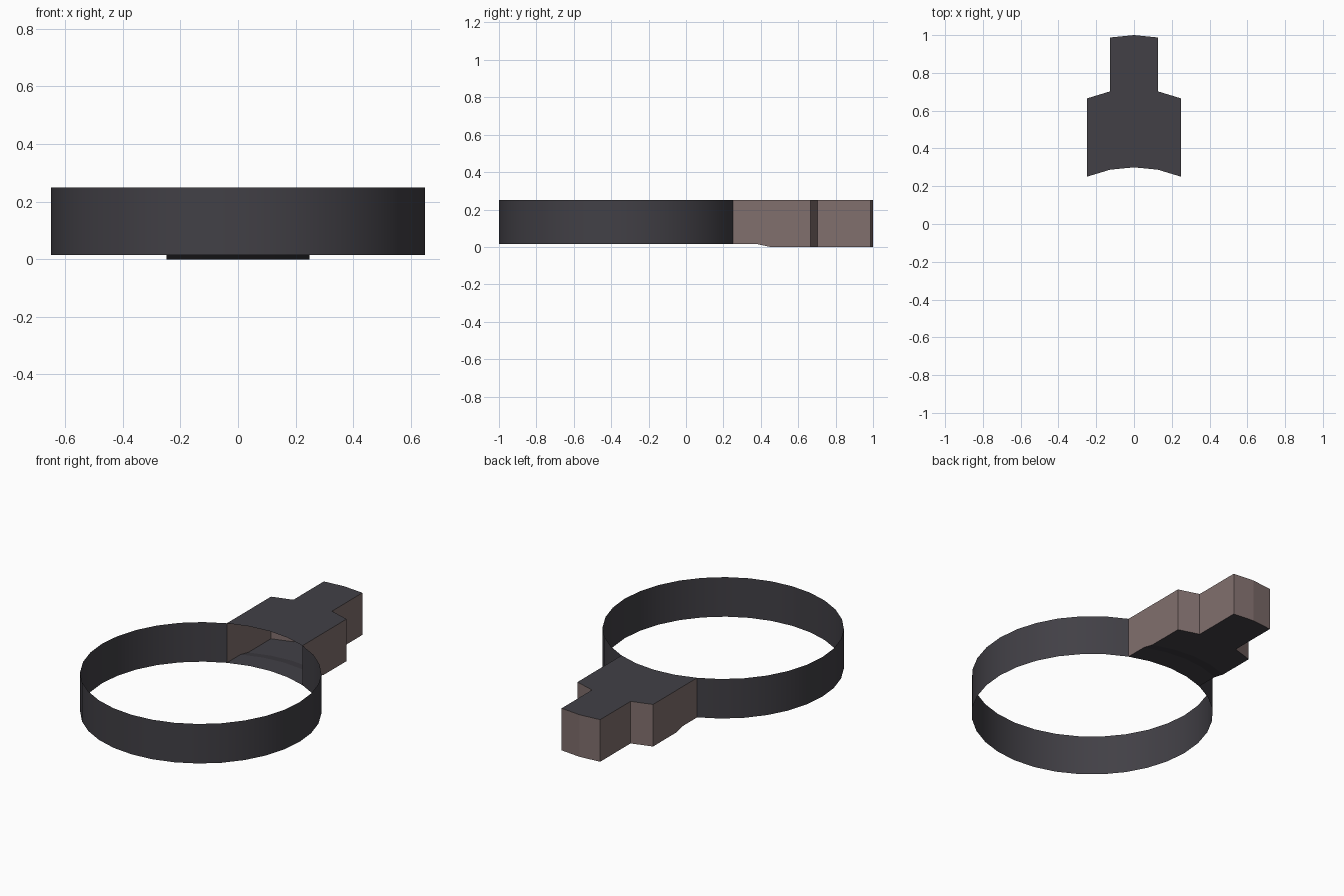
import bpy, bmesh, math

if "Cube" in bpy.data.objects:
    bpy.data.objects.remove(bpy.data.objects["Cube"])

R, CY, SIDES = 0.65, -0.35, 32
STEP = 2 * math.pi / SIDES
BOTTOM, TOP = 0.015, 0.25


def material(name, colour):
    m = bpy.data.materials.new(name)
    m.diffuse_color = (*colour, 1)
    m.use_nodes = True
    m.node_tree.nodes["Principled BSDF"].inputs["Base Color"].default_value = m.diffuse_color
    return m


dark = material("dark grey", (0.054, 0.051, 0.061))
brown = material("dusty brown", (0.220, 0.160, 0.155))


def make_object(name, bm, mats):
    mesh = bpy.data.meshes.new(name)
    bm.to_mesh(mesh)
    bm.free()
    for m in mats:
        mesh.materials.append(m)
    ob = bpy.data.objects.new(name, mesh)
    bpy.context.collection.objects.link(ob)
    return ob


def arc(i):
    """Point on the ring, i steps clockwise from the back."""
    return R * math.sin(i * STEP), CY + R * math.cos(i * STEP)


# Ring band: a thin open sheet, with a gap where the block joins
bm = bmesh.new()
pairs = []
for i in range(2, SIDES - 1):
    x, y = arc(i)
    pairs.append([bm.verts.new((x, y, z)) for z in (BOTTOM, TOP)])
for a, b in zip(pairs, pairs[1:]):
    f = bm.faces.new((b[0], a[0], a[1], b[1]))
    f.smooth = True
make_object("ring_band", bm, [dark])

# Stepped block: rows of the ring's arc shifted back, open on the ring side
rows = [(0, BOTTOM), (0.13, BOTTOM), (0.20, 0), (0.4145, 0), (0.70, 0)]
bm = bmesh.new()
low, high = {}, {}
for r, (shift, z) in enumerate(rows):
    for c in range(5):
        if r == 4 and c in (0, 4):
            continue
        x, y = arc(c - 2)
        low[c, r] = bm.verts.new((x, y + shift, z))
        high[c, r] = bm.verts.new((x, y + shift, TOP))

# Top and underside
for r in range(4):
    for c in range(4):
        quad = [(c, r), (c + 1, r), (c + 1, r + 1), (c, r + 1)]
        if all(k in low for k in quad):
            bm.faces.new([high[k] for k in quad])
            bm.faces.new([low[k] for k in reversed(quad)])

# Side walls, steps and end
outline = [(4, 0), (4, 1), (4, 2), (4, 3), (3, 3), (3, 4), (2, 4),
           (1, 4), (1, 3), (0, 3), (0, 2), (0, 1), (0, 0)]
for a, b in zip(outline, outline[1:]):
    bm.faces.new((low[a], low[b], high[b], high[a]))

# Walls are brown, top and underside are dark
bm.normal_update()
for f in bm.faces:
    f.material_index = 0 if abs(f.normal.z) > 0.5 else 1
make_object("stepped_block", bm, [dark, brown])
